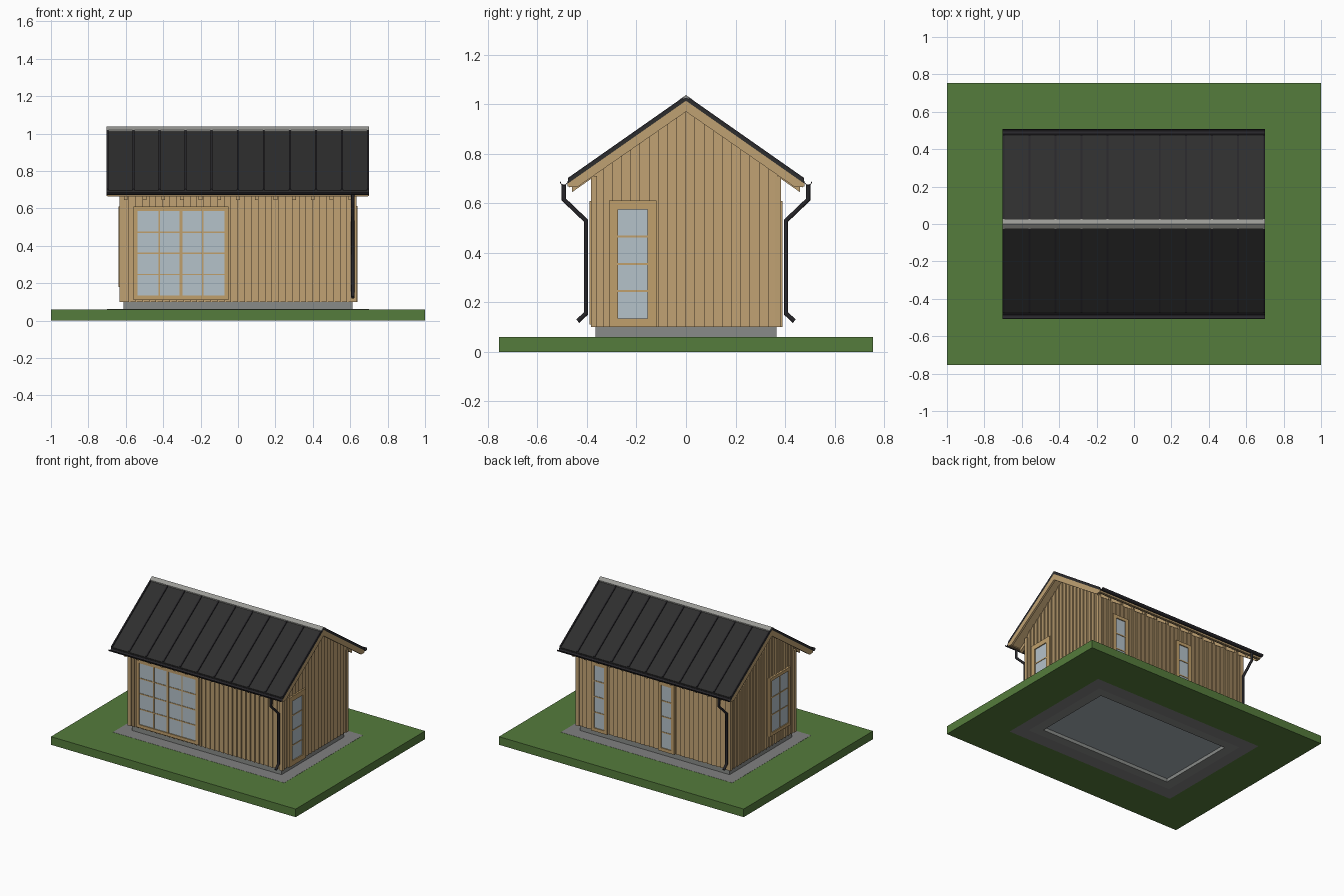
import bpy, bmesh, math
from mathutils import Vector

cube = bpy.data.objects.get("Cube")
if cube:
    bpy.data.objects.remove(cube)


def material(name, r, g, b):
    m = bpy.data.materials.new(name)
    m.use_nodes = True
    m.diffuse_color = (r, g, b, 1)
    m.node_tree.nodes["Principled BSDF"].inputs["Base Color"].default_value = (r, g, b, 1)
    return m


GRASS = material("grass green", 0.09, 0.2, 0.045)
GRAVEL = material("gravel grey", 0.22, 0.22, 0.22)
CONCRETE = material("concrete grey", 0.25, 0.26, 0.25)
FLOOR = material("floor blue grey", 0.38, 0.43, 0.47)
TIMBER = material("timber tan", 0.52, 0.355, 0.17)
FRAME = material("frame wood", 0.53, 0.35, 0.15)
GLASS = material("pale glass", 0.46, 0.54, 0.59)
ROOF = material("roof charcoal", 0.027, 0.027, 0.027)
GUTTER = material("gutter black", 0.02, 0.019, 0.023)
CAP = material("ridge light grey", 0.32, 0.32, 0.3)


def finish(name, bm, mat):
    bmesh.ops.recalc_face_normals(bm, faces=bm.faces)
    mesh = bpy.data.meshes.new(name)
    bm.to_mesh(mesh)
    bm.free()
    mesh.materials.append(mat)
    ob = bpy.data.objects.new(name, mesh)
    bpy.context.collection.objects.link(ob)
    return ob


def add_prism(bm, bottom, top):
    """Closed solid between two matching outlines."""
    a = [bm.verts.new(p) for p in bottom]
    b = [bm.verts.new(p) for p in top]
    bm.faces.new(a)
    bm.faces.new(b)
    for i in range(len(a)):
        j = (i + 1) % len(a)
        bm.faces.new((a[i], a[j], b[j], b[i]))


def add_box(bm, x0, x1, y0, y1, z0, z1):
    flat = [(x0, y0), (x1, y0), (x1, y1), (x0, y1)]
    add_prism(bm, [(x, y, z0) for x, y in flat], [(x, y, z1) for x, y in flat])


def extrude_x(bm, pts, x0, x1, side=1):
    add_prism(bm, [(x0, side * y, z) for y, z in pts], [(x1, side * y, z) for y, z in pts])


def ring(name, outer, inner, z0, z1, mat):
    """Rectangular ring with an open middle."""
    bm = bmesh.new()
    loops = []
    for (hx, hy), z in ((outer, z0), (outer, z1), (inner, z1), (inner, z0)):
        loops.append([bm.verts.new((sx * hx, sy * hy, z))
                      for sx, sy in ((-1, -1), (1, -1), (1, 1), (-1, 1))])
    for k in range(4):
        a, b = loops[k], loops[(k + 1) % 4]
        for i in range(4):
            j = (i + 1) % 4
            bm.faces.new((a[i], a[j], b[j], b[i]))
    return finish(name, bm, mat)


# Ground and base
GRAVEL_SIZE, PLINTH, INNER = (0.7, 0.46), (0.612, 0.365), (0.54, 0.3)
ring("lawn", (1, 0.755), GRAVEL_SIZE, 0, 0.06, GRASS)
ring("gravel_border", GRAVEL_SIZE, PLINTH, 0, 0.061, GRAVEL)
ring("plinth", PLINTH, INNER, 0, 0.1, CONCRETE)
bm = bmesh.new()
add_box(bm, -0.54, 0.54, -0.3, 0.3, 0.025, 0.1)
finish("floor_slab", bm, FLOOR)

# Wall core
SLOPE, PEAK = 0.7, 0.99
bm = bmesh.new()
half = 0.37
eave = PEAK - SLOPE * half
extrude_x(bm, [(-half, 0.1), (half, 0.1), (half, eave), (0, PEAK), (-half, eave)], -0.62, 0.62)
finish("wall_core", bm, TIMBER)

# Walls: along direction, outward direction, core distance, half length
X, Y, Z = Vector((1, 0, 0)), Vector((0, 1, 0)), Vector((0, 0, 1))
WALLS = {
    "front": (X, -Y, 0.37, 0.62),
    "back": (X, Y, 0.37, 0.62),
    "left": (Y, X, 0.62, 0.37),
    "right": (Y, -X, 0.62, 0.37),
}


def cladding(wall):
    """Lapped vertical boards, each thicker along one edge."""
    u, n, d, length = WALLS[wall]
    count = 2 * round(length / 0.0375)
    step = 2 * length / count
    bm = bmesh.new()
    for i in range(count):
        s0 = -length + i * step
        s1 = s0 + step

        def outline(z_of):
            return [u * s + n * (d + t) + Z * z_of(s)
                    for s, t in ((s0, -0.005), (s1, -0.005), (s1, 0.01), (s0, 0.001))]

        def top(s):
            return PEAK - SLOPE * (abs(s) if u == Y else 0.38)

        add_prism(bm, outline(lambda s: 0.1), outline(top))
    finish(wall + "_cladding", bm, TIMBER)


def opening(name, wall, s0, s1, z0, z1, cols, rows, border, mullion=False):
    """Framed glazing with glazing bars."""
    u, n, d, _ = WALLS[wall]

    def slab(bm, a, b, za, zb, out):
        p, q = u * a + n * d, u * b + n * (d + out)
        add_box(bm, *sorted((p.x, q.x)), *sorted((p.y, q.y)), za, zb)

    g0, g1, h0, h1 = s0 + border, s1 - border, z0 + border, z1 - border
    bm = bmesh.new()
    slab(bm, s0, g0, z0, z1, 0.019)
    slab(bm, g1, s1, z0, z1, 0.019)
    slab(bm, g0, g1, z0, h0, 0.019)
    slab(bm, g0, g1, h1, z1, 0.019)
    for i in range(1, cols):
        c = g0 + (g1 - g0) * i / cols
        w = 0.009 if mullion and 2 * i == cols else 0.004
        slab(bm, c - w, c + w, h0, h1, 0.016)
    for i in range(1, rows):
        c = h0 + (h1 - h0) * i / rows
        slab(bm, g0, g1, c - 0.004, c + 0.004, 0.015)
    finish(name + "_frame", bm, FRAME)
    bm = bmesh.new()
    slab(bm, g0, g1, h0, h1, 0.012)
    finish(name + "_glass", bm, GLASS)


for wall in WALLS:
    cladding(wall)
opening("sliding_door", "front", -0.56, -0.05, 0.11, 0.61, 4, 4, 0.023, True)
opening("side_door", "left", -0.31, -0.12, 0.1, 0.612, 1, 4, 0.036)
opening("side_window", "right", -0.31, -0.07, 0.18, 0.61, 2, 3, 0.024)
opening("back_window_a", "back", 0.375, 0.505, 0.1, 0.61, 1, 4, 0.024)
opening("back_window_b", "back", -0.175, -0.045, 0.1, 0.61, 1, 4, 0.024)

# Corner boards
bm = bmesh.new()
for sx in (-1, 1):
    for sy in (-1, 1):
        add_box(bm, *sorted((sx * 0.605, sx * 0.633)), *sorted((sy * 0.36, sy * 0.383)), 0.1, 0.71)
finish("corner_boards", bm, TIMBER)

# Roof
X0, X1 = -0.703, 0.7


def slope_strip(top, thick, y0, y1):
    return [(y0, top - SLOPE * y0), (y1, top - SLOPE * y1),
            (y1, top - thick - SLOPE * y1), (y0, top - thick - SLOPE * y0)]


parts = {k: bmesh.new() for k in ("sheet", "seams", "deck", "barge", "rafters", "gutter")}
arc = [math.pi * (1 + i / 8) for i in range(9)]
trough = [(0.493 + r * math.cos(a), 0.688 + r * math.sin(a))
          for r, angles in ((0.016, arc), (0.013, arc[::-1])) for a in angles]
barge = [(0, 1.015), (0.478, 0.68), (0.47, 0.665), (0.44, 0.665), (0, 0.97)]
for side in (-1, 1):
    extrude_x(parts["sheet"], slope_strip(1.028, 0.014, 0, 0.476), X0, X1, side)
    extrude_x(parts["deck"], slope_strip(1.014, 0.02, 0, 0.472), X0 + 0.004, X1 - 0.004, side)
    extrude_x(parts["deck"], [(0.458, 0.667), (0.478, 0.667), (0.478, 0.684), (0.458, 0.69)],
              X0, X1, side)
    extrude_x(parts["gutter"], trough, X0, X1, side)
    for i in range(11):
        x = -0.698 + i * 0.1393
        extrude_x(parts["seams"], slope_strip(1.036, 0.012, 0.01, 0.476), x - 0.005, x + 0.005, side)
    for x in (X0, X1 - 0.015):
        extrude_x(parts["barge"], barge, x, x + 0.015, side)
    for i in range(13):
        x = -0.6 + i * 0.1
        extrude_x(parts["rafters"], slope_strip(0.995, 0.028, 0.36, 0.46), x - 0.01, x + 0.01, side)
for key, name, mat in (("sheet", "roof_sheet", ROOF), ("seams", "roof_seams", GUTTER),
                       ("deck", "roof_deck", TIMBER), ("barge", "bargeboards", TIMBER),
                       ("rafters", "rafter_tails", TIMBER), ("gutter", "gutters", GUTTER)):
    finish(name, parts[key], mat)

# Ridge cap
bm = bmesh.new()
for side in (-1, 1):
    extrude_x(bm, slope_strip(1.037, 0.008, 0, 0.026), X0, X1, side)
finish("ridge_cap", bm, CAP)

# Downpipes at opposite corners
path = [(0.493, 0.675), (0.493, 0.615), (0.404, 0.53), (0.404, 0.155), (0.437, 0.124)]
for name, x, side in (("front_downpipe", 0.614, -1), ("back_downpipe", -0.614, 1)):
    curve = bpy.data.curves.new(name, "CURVE")
    curve.dimensions = "3D"
    curve.bevel_depth = 0.0095
    curve.bevel_resolution = 2
    curve.use_fill_caps = True
    spline = curve.splines.new("POLY")
    spline.points.add(len(path) - 1)
    for point, (y, z) in zip(spline.points, path):
        point.co = (x, side * y, z, 1)
    curve.materials.append(GUTTER)
    bpy.context.collection.objects.link(bpy.data.objects.new(name, curve))
